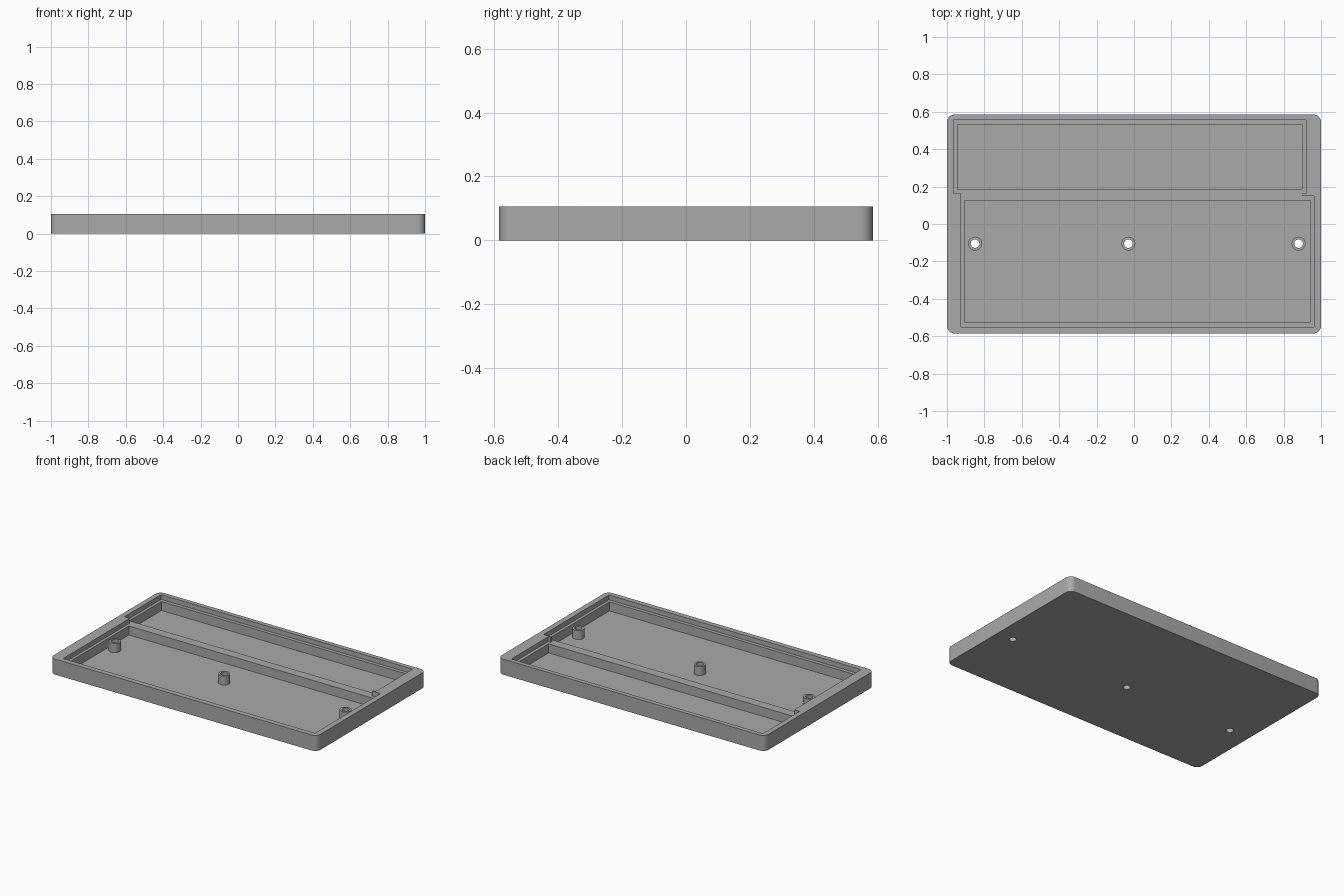
import bpy, bmesh, math

if "Cube" in bpy.data.objects:
    bpy.data.objects.remove(bpy.data.objects["Cube"])

H, FLOOR, LEDGE = 0.105, 0.012, 0.073
POSTS = [(-0.85, -0.105), (-0.03, -0.105), (0.88, -0.105)]

grey = bpy.data.materials.new("grey plastic")
grey.diffuse_color = (0.4, 0.4, 0.4, 1)
grey.use_nodes = True
grey.node_tree.nodes["Principled BSDF"].inputs["Base Color"].default_value = grey.diffuse_color


def prism(name, outline, z0, z1):
    """Extrude a flat outline from z0 to z1."""
    bm = bmesh.new()
    face = bm.faces.new([bm.verts.new((x, y, z0)) for x, y in outline])
    top = bmesh.ops.extrude_face_region(bm, geom=[face])["geom"]
    verts = [v for v in top if isinstance(v, bmesh.types.BMVert)]
    bmesh.ops.translate(bm, verts=verts, vec=(0, 0, z1 - z0))
    bmesh.ops.recalc_face_normals(bm, faces=bm.faces)
    me = bpy.data.meshes.new(name)
    bm.to_mesh(me)
    bm.free()
    ob = bpy.data.objects.new(name, me)
    bpy.context.collection.objects.link(ob)
    me.materials.append(grey)
    return ob


def rect(x0, x1, y0, y1):
    return [(x0, y0), (x1, y0), (x1, y1), (x0, y1)]


def circle(cx, cy, r, n=32):
    return [(cx + r * math.cos(2 * math.pi * i / n),
             cy + r * math.sin(2 * math.pi * i / n)) for i in range(n)]


def rounded(hx, hy, r, n=8):
    pts = []
    for q, (sx, sy) in enumerate([(1, 1), (-1, 1), (-1, -1), (1, -1)]):
        for i in range(n + 1):
            a = math.pi / 2 * (q + i / n)
            pts.append((sx * (hx - r) + r * math.cos(a),
                        sy * (hy - r) + r * math.sin(a)))
    return pts


def cut(target, cutter):
    """Subtract the cutter and discard it."""
    mod = target.modifiers.new("cut", "BOOLEAN")
    mod.operation, mod.solver, mod.object = "DIFFERENCE", "EXACT", cutter
    bpy.context.view_layer.objects.active = target
    bpy.ops.object.modifier_apply(modifier=mod.name)
    bpy.data.objects.remove(cutter)


def smooth(ob):
    bpy.ops.object.select_all(action="DESELECT")
    ob.select_set(True)
    bpy.context.view_layer.objects.active = ob
    bpy.ops.object.shade_smooth_by_angle(angle=math.radians(30))


# Tray body with rounded upright corners
tray = prism("tray", rounded(1.0, 0.585, 0.04), 0, H)

# Shallow stepped recess that leaves the ledge
recess = [(-0.925, -0.55), (0.962, -0.55), (0.962, 0.15), (0.9, 0.15),
          (0.9, 0.162), (0.92, 0.162), (0.92, 0.555), (-0.965, 0.555),
          (-0.965, 0.162), (-0.925, 0.162)]
cut(tray, prism("recess_cutter", recess, LEDGE, H + 0.1))

# Two deep pockets down to the floor
cut(tray, prism("back_pocket", rect(-0.945, 0.898, 0.188, 0.531), FLOOR, H + 0.1))
cut(tray, prism("front_pocket", rect(-0.905, 0.942, -0.526, 0.125), FLOOR, H + 0.1))

# Screw holes through the floor
for x, y in POSTS:
    cut(tray, prism("hole_cutter", circle(x, y, 0.023), -0.1, H + 0.1))
smooth(tray)

# Hollow screw posts standing on the floor
for x, y in POSTS:
    post = prism("screw_post", circle(x, y, 0.037), FLOOR, LEDGE)
    cut(post, prism("bore_cutter", circle(x, y, 0.023), -0.1, H + 0.1))
    smooth(post)
